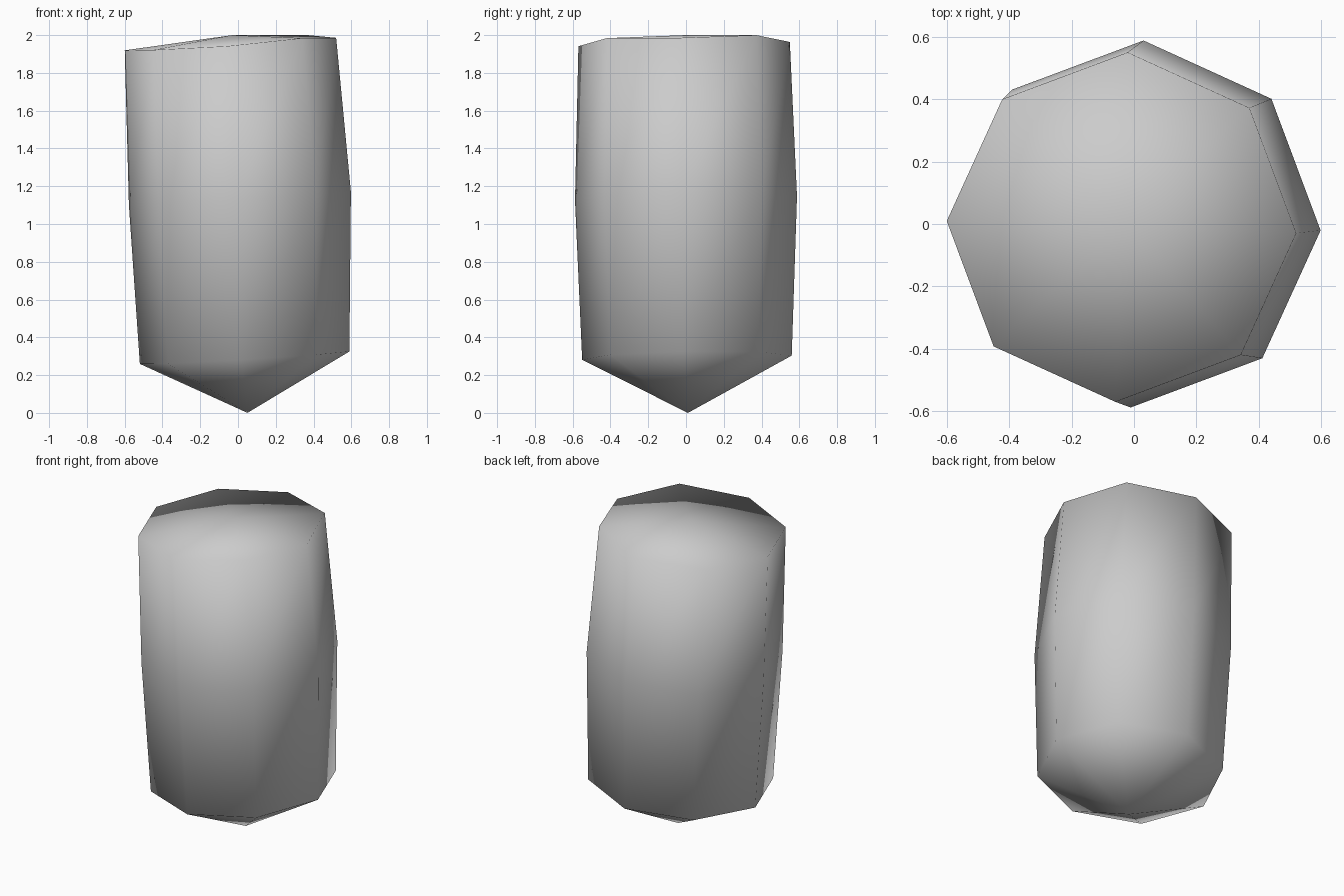
import bpy
import bmesh
from math import cos, sin, radians

cube = bpy.data.objects.get("Cube")
if cube:
    bpy.data.objects.remove(cube, do_unlink=True)

SIDES = 8

# One plain grey for the whole body
grey = bpy.data.materials.new("stone_grey")
grey.use_nodes = True
colour = (0.6, 0.6, 0.6, 1)
grey.diffuse_color = colour
grey.node_tree.nodes["Principled BSDF"].inputs["Base Color"].default_value = colour

bm = bmesh.new()


def tilted_ring(cx, cy, radius, height, lift=0.0):
    """Octagonal ring that leans with the body; lift raises the +x corners."""
    ring = []
    for i in range(SIDES):
        a = radians(i * 360 / SIDES - 2)
        x, y = cx + radius * cos(a), cy + radius * sin(a)
        z = height + 0.06 * x + 0.018 * y
        if i in (1, SIDES - 1):
            z += lift
        ring.append(bm.verts.new((x, y, z)))
    return ring


def fan(ring, tip):
    for i in range(SIDES):
        bm.faces.new((ring[i], ring[(i + 1) % SIDES], tip))


# Body walls: base, belly and rim rings
rings = [
    tilted_ring(0.035, 0.005, 0.555, 0.29),
    tilted_ring(0.01, 0.0, 0.588, 1.135),
    tilted_ring(-0.04, -0.01, 0.56, 1.955, lift=0.016),
]
for low, high in zip(rings, rings[1:]):
    for i in range(SIDES):
        j = (i + 1) % SIDES
        bm.faces.new((low[i], low[j], high[j], high[i]))

# Pointed underside and shallow domed cap
fan(rings[0], bm.verts.new((0.05, 0.01, 0)))
fan(rings[-1], bm.verts.new((-0.03, 0, 2)))

bmesh.ops.recalc_face_normals(bm, faces=bm.faces)
mesh = bpy.data.meshes.new("pillar_body")
bm.to_mesh(mesh)
bm.free()
mesh.materials.append(grey)
mesh.shade_smooth()

body = bpy.data.objects.new("pillar_body", mesh)
bpy.context.collection.objects.link(body)
